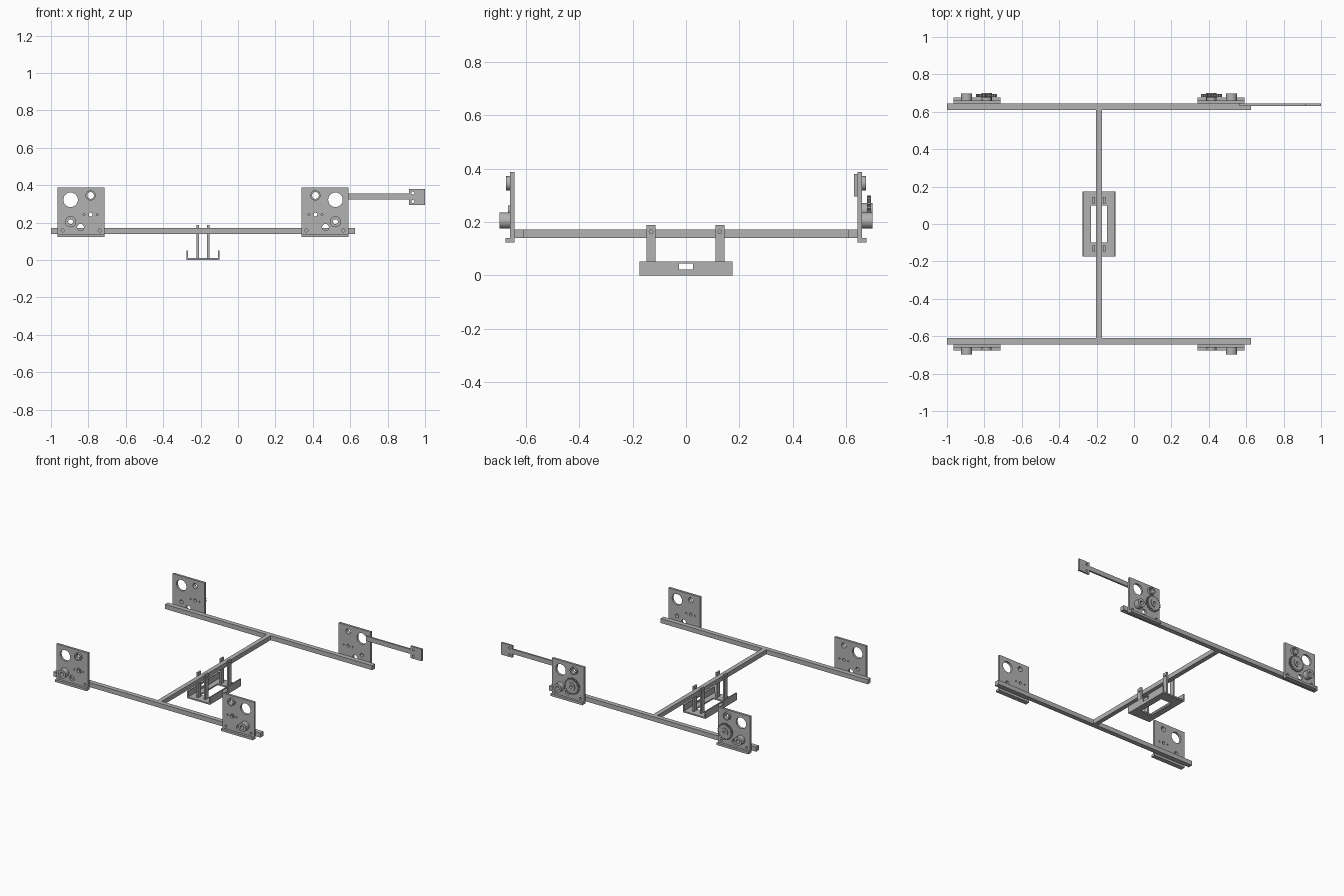
import bpy, bmesh, math

if "Cube" in bpy.data.objects:
    bpy.data.objects.remove(bpy.data.objects["Cube"], do_unlink=True)

grey = bpy.data.materials.new("plain grey")
grey.use_nodes = True
grey.diffuse_color = (0.45, 0.45, 0.45, 1)
grey.node_tree.nodes["Principled BSDF"].inputs["Base Color"].default_value = (0.45, 0.45, 0.45, 1)

TURN = {"y": (math.pi / 2, 0, 0), "x": (math.pi / 2, 0, math.pi / 2), "z": (0, 0, 0)}


def rect(a0, a1, b0, b1):
    return [(a0, b0), (a1, b0), (a1, b1), (a0, b1)]


def circle(a, b, r, n=32):
    return [(a + r * math.cos(math.tau * i / n), b + r * math.sin(math.tau * i / n)) for i in range(n)]


def gear_outline(a, b, r, teeth):
    pts = []
    for i in range(teeth):
        for step, k in ((0, 0.84), (0.3, 0.84), (0.45, 1), (0.8, 1)):
            t = math.tau * (i + step) / teeth
            pts.append((a + k * r * math.cos(t), b + k * r * math.sin(t)))
    return pts


def panel(name, outlines, axis, d0, d1):
    """Solid sheet cut from an outline (first) with holes (rest), between d0 and d1 on an axis."""
    cu = bpy.data.curves.new(name, "CURVE")
    cu.dimensions, cu.fill_mode = "2D", "BOTH"
    cu.extrude = abs(d1 - d0) / 2
    for pts in outlines:
        sp = cu.splines.new("POLY")
        sp.points.add(len(pts) - 1)
        for p, (a, b) in zip(sp.points, pts):
            p.co = (a, b, 0, 1)
        sp.use_cyclic_u = True
    ob = bpy.data.objects.new(name, cu)
    bpy.context.collection.objects.link(ob)
    ob.rotation_euler = TURN[axis]
    setattr(ob.location, axis, (d0 + d1) / 2)
    bpy.ops.object.select_all(action="DESELECT")
    ob.select_set(True)
    bpy.context.view_layer.objects.active = ob
    bpy.ops.object.convert(target="MESH")
    ob = bpy.context.view_layer.objects.active
    bm = bmesh.new()
    bm.from_mesh(ob.data)
    bmesh.ops.remove_doubles(bm, verts=bm.verts, dist=0.0001)
    bmesh.ops.recalc_face_normals(bm, faces=bm.faces)
    bm.to_mesh(ob.data)
    bm.free()
    ob.data.materials.clear()
    ob.data.materials.append(grey)
    bpy.ops.object.shade_smooth_by_angle(angle=math.radians(30))
    return ob


MID = -0.187            # centre line of the frame
BIG_X, SMALL_X = 0.708, 0.601   # hole columns, measured from the centre line

# frame rails and cross bar
for end, s in (("front", -1), ("back", 1)):
    panel(end + "_rail", [rect(-1, 0.626, 0.14, 0.172)], "y", s * 0.61, s * 0.643)
panel("cross_bar", [rect(MID - 0.016, MID + 0.016, -0.61, 0.61)], "z", 0.14, 0.172)

# four corner brackets with bosses, shafts and gears
for end, s in (("front", -1), ("back", 1)):
    for side, m in (("right", -1), ("left", 1)):
        tag = end + "_" + side + "_"

        def x(v):
            return MID + m * v

        def ring(name, cx, cz, r, hole, d0, d1):
            panel(tag + name, [circle(x(cx), cz, r), circle(x(cx), cz, hole)], "y", s * d0, s * d1)

        holes = [(BIG_X, 0.322, 0.039), (SMALL_X, 0.345, 0.018), (BIG_X, 0.205, 0.013),
                 (SMALL_X, 0.243, 0.01), (0.655, 0.175, 0.018), (0.553, 0.158, 0.008),
                 (0.751, 0.158, 0.008), (0.566, 0.243, 0.005), (0.636, 0.243, 0.005)]
        panel(tag + "plate", [rect(x(0.527), x(0.777), 0.124, 0.387)]
              + [circle(x(a), b, r, 24) for a, b, r in holes], "y", s * 0.644, s * 0.66)
        panel(tag + "foot", [rect(x(0.527), x(0.777), 0.124, 0.14)], "y", s * 0.66, s * 0.677)
        ring("upper_boss", SMALL_X, 0.345, 0.027, 0.018, 0.66, 0.675)
        ring("lower_boss", BIG_X, 0.205, 0.03, 0.013, 0.66, 0.699)
        if s < 0:
            ring("shaft_boss", SMALL_X, 0.243, 0.019, 0.01, 0.66, 0.667)
        else:
            ring("gear_hub", SMALL_X, 0.243, 0.028, 0.01, 0.66, 0.7)
            panel(tag + "gear", [gear_outline(x(SMALL_X), 0.243, 0.056, 20),
                                 circle(x(SMALL_X), 0.243, 0.0275)], "y", 0.678, 0.694)

# side arm with its end pad
panel("arm", [rect(0.565, 0.915, 0.323, 0.356)], "y", 0.631, 0.644)
panel("arm_pad", [rect(0.914, 1, 0.295, 0.38), circle(0.935, 0.358, 0.008, 16),
                  circle(0.935, 0.313, 0.008, 16)], "y", 0.631, 0.644)

# hanging tray: floor with window, slotted walls
panel("tray_floor", [rect(MID - 0.089, MID + 0.089, -0.175, 0.175),
                     rect(MID - 0.043, MID + 0.043, -0.1, 0.1)], "z", 0, 0.01)
for side, m in (("right", -1), ("left", 1)):
    panel("tray_wall_" + side, [rect(-0.175, 0.175, 0.01, 0.052),
                                rect(-0.026, 0.026, 0.022, 0.044)], "x", MID + m * 0.081, MID + m * 0.089)
    # hangers clamp the cross bar from both sides
    for end, y in (("front", -0.131), ("back", 0.127)):
        panel("hanger_" + end + "_" + side, [rect(y - 0.017, y + 0.017, 0.01, 0.188),
                                             circle(y, 0.163, 0.007, 16)], "x", MID + m * 0.022, MID + m * 0.034)
